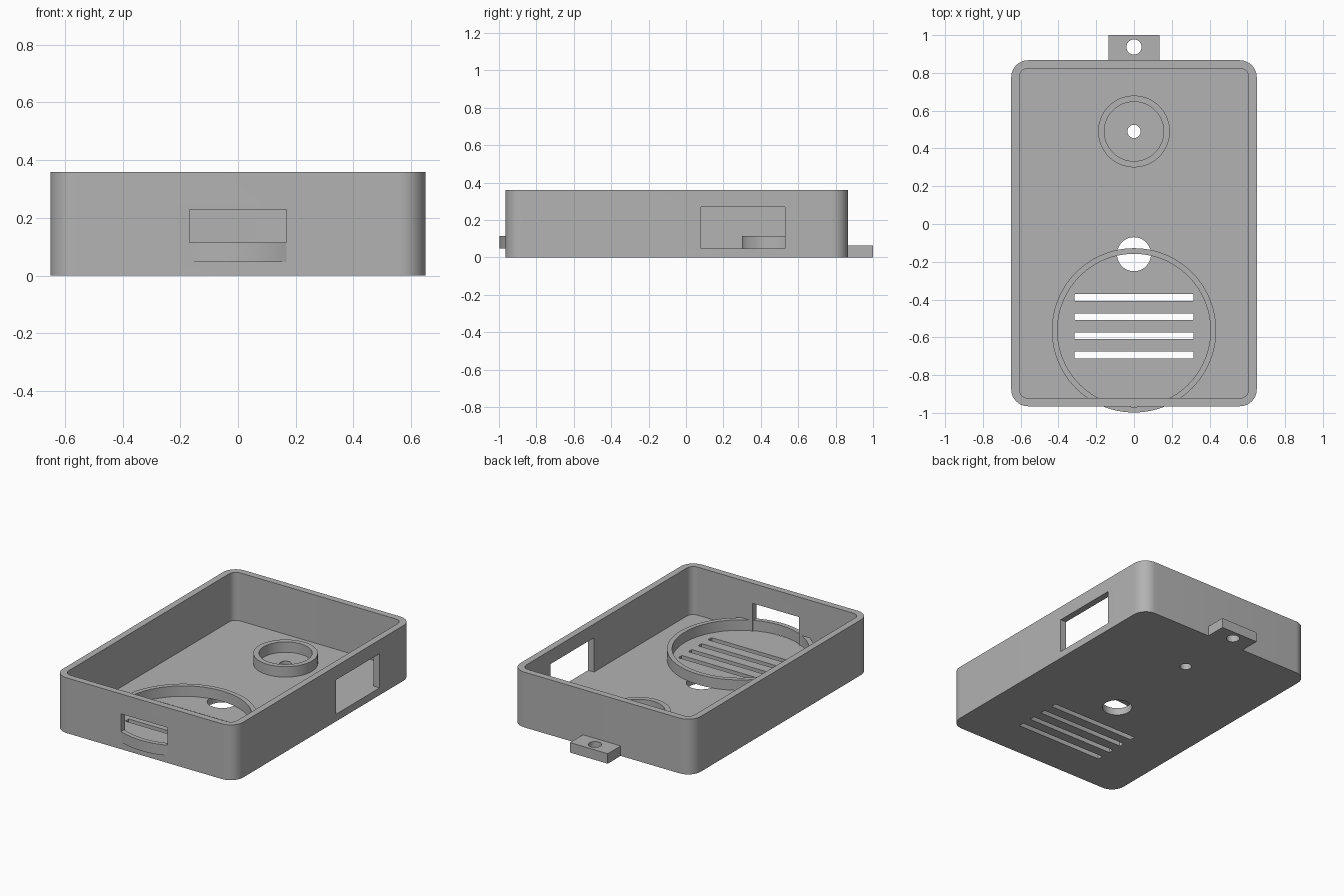
import bpy
import bmesh
from math import sin, cos, pi, radians

cube = bpy.data.objects.get("Cube")
if cube:
    bpy.data.objects.remove(cube, do_unlink=True)

grey = bpy.data.materials.new("grey_plastic")
grey.use_nodes = True
grey.diffuse_color = (0.45, 0.45, 0.45, 1)
grey.node_tree.nodes["Principled BSDF"].inputs["Base Color"].default_value = grey.diffuse_color

FLOOR, TOP, RIM = 0.047, 0.36, 0.115
WALL, HALF_X = 0.043, 0.65
FRONT, BACK = -0.965, 0.867


def circle(x, y, r, n=64):
    return [(x + r * cos(2 * pi * i / n), y + r * sin(2 * pi * i / n)) for i in range(n)]


def rect(x0, x1, y0, y1, r=0, steps=12):
    """Rectangle outline, with rounded corners when r is given."""
    if not r:
        return [(x0, y0), (x1, y0), (x1, y1), (x0, y1)]
    centres = [(x1 - r, y1 - r), (x0 + r, y1 - r), (x0 + r, y0 + r), (x1 - r, y0 + r)]
    return [(cx + r * cos(pi / 2 * (k + i / steps)), cy + r * sin(pi / 2 * (k + i / steps)))
            for k, (cx, cy) in enumerate(centres) for i in range(steps + 1)]


def prism(name, outline, z0, z1):
    bm = bmesh.new()
    face = bm.faces.new([bm.verts.new((x, y, z0)) for x, y in outline])
    top = bmesh.ops.extrude_face_region(bm, geom=[face])["geom"]
    bmesh.ops.translate(bm, vec=(0, 0, z1 - z0),
                        verts=[v for v in top if isinstance(v, bmesh.types.BMVert)])
    bmesh.ops.recalc_face_normals(bm, faces=bm.faces)
    mesh = bpy.data.meshes.new(name)
    bm.to_mesh(mesh)
    bm.free()
    mesh.materials.append(grey)
    obj = bpy.data.objects.new(name, mesh)
    bpy.context.collection.objects.link(obj)
    return obj


def finish(obj, cutters):
    """Cut the openings, drop the cutters and smooth the curved walls."""
    bpy.ops.object.select_all(action="DESELECT")
    bpy.context.view_layer.objects.active = obj
    obj.select_set(True)
    for cutter in cutters:
        cutter.hide_render = True
        mod = obj.modifiers.new("opening", "BOOLEAN")
        mod.operation, mod.solver, mod.object = "DIFFERENCE", "EXACT", cutter
        bpy.ops.object.modifier_apply(modifier=mod.name)
        bpy.data.objects.remove(cutter, do_unlink=True)
    bpy.ops.object.shade_smooth_by_angle(angle=radians(30))


def ring(name, y, outer, inner):
    finish(prism(name, circle(0, y, outer, 96), FLOOR, RIM),
           [prism("bore", circle(0, y, inner, 96), 0, TOP)])


# Open tray with rounded corners
case = prism("case", rect(-HALF_X, HALF_X, FRONT, BACK, 0.09), 0, TOP)
cuts = [prism("cavity", rect(WALL - HALF_X, HALF_X - WALL, FRONT + WALL, BACK - WALL, 0.047),
              FLOOR, TOP + 0.1)]

# Front and side windows, level with the floor
cuts.append(prism("front_window", rect(-0.168, 0.168, FRONT - 0.1, FRONT + 0.1), FLOOR, 0.23))
cuts.append(prism("side_window", rect(HALF_X - 0.1, HALF_X + 0.1, 0.08, 0.53), FLOOR, 0.27))

# Floor holes and grille slots
for y, r in ((0.49, 0.035), (-0.16, 0.09)):
    cuts.append(prism("floor_hole", circle(0, y, r), -0.1, 0.1))
for i in range(4):
    y = -0.389 - 0.1015 * i
    cuts.append(prism("slot", rect(-0.315, 0.315, y - 0.018, y + 0.018, 0.006, 3), -0.1, 0.1))
finish(case, cuts)

# Retaining rings on the floor
ring("large_ring", -0.563, 0.435, 0.405)
ring("small_ring", 0.49, 0.19, 0.157)

# Mounting tab with a screw hole
finish(prism("mounting_tab", rect(-0.136, 0.136, BACK, 1.0), 0, 0.065),
       [prism("screw_hole", circle(0, 0.937, 0.04), -0.1, 0.2)])
